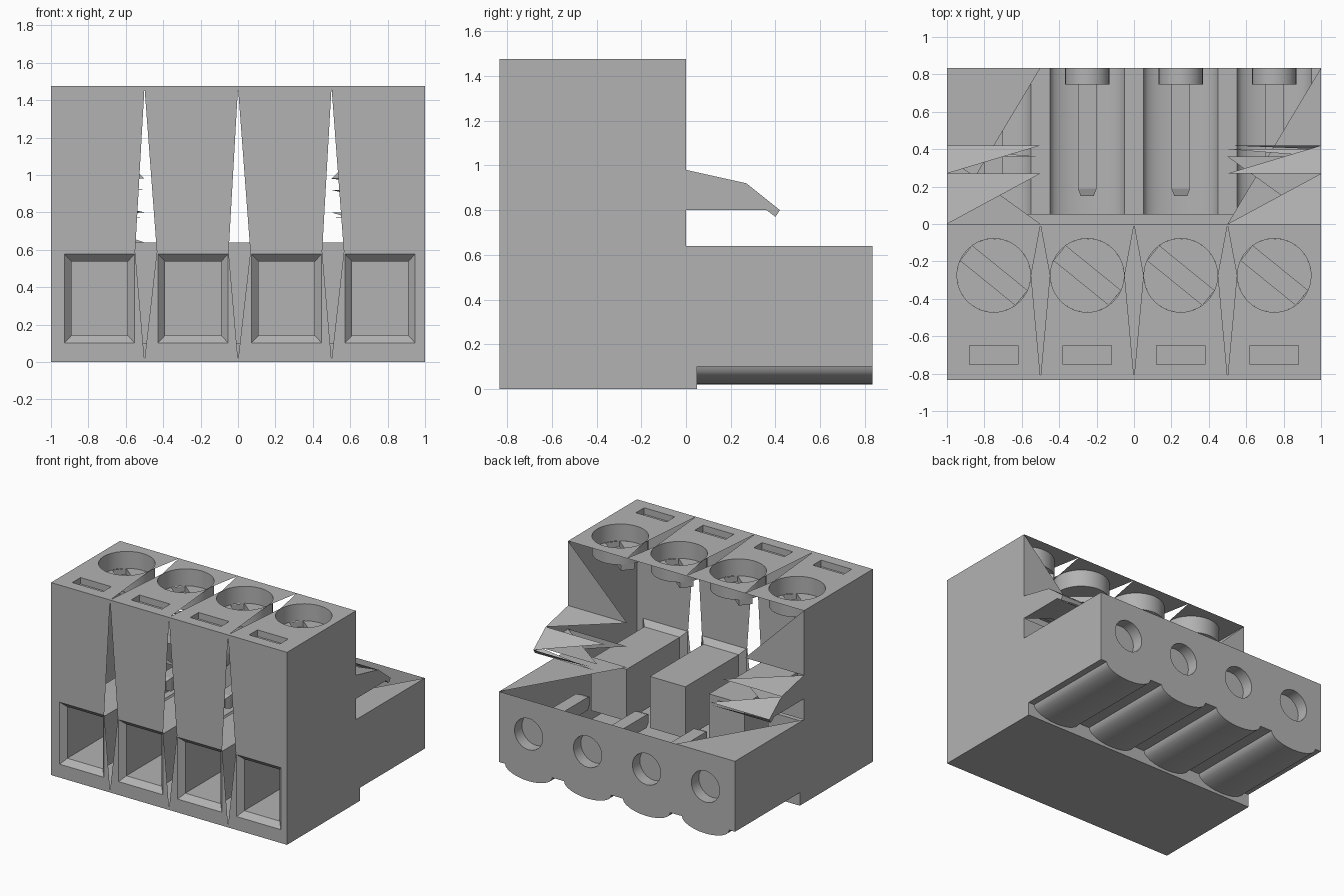
import bpy, bmesh
from math import sin, cos, pi, radians, asin

cube = bpy.data.objects.get("Cube")
if cube:
    bpy.data.objects.remove(cube, do_unlink=True)

grey = bpy.data.materials.new("housing_grey")
grey.use_nodes = True
colour = (0.45, 0.45, 0.45, 1)
grey.diffuse_color = colour
grey.node_tree.nodes["Principled BSDF"].inputs["Base Color"].default_value = colour

FRONT, BACK, TOP, LEDGE = -0.835, 0.835, 1.475, 0.64
STEP_Y, RIB_Z = 0.05, 0.1
POLES = (-0.75, -0.25, 0.25, 0.75)
JOINTS = (-0.5, 0, 0.5)


def finish(name, bm, smooth=False):
    mesh = bpy.data.meshes.new(name)
    bm.to_mesh(mesh)
    bm.free()
    mesh.materials.append(grey)
    if smooth:
        mesh.shade_smooth()
        mesh.set_sharp_from_angle(angle=radians(35))
    obj = bpy.data.objects.new(name, mesh)
    bpy.context.collection.objects.link(obj)
    return obj


def face(bm, points):
    return bm.faces.new([bm.verts.new(p) for p in points])


def panel(name, normal, *loops):
    """Flat wall: first loop is the outline, the rest are holes."""
    bm = bmesh.new()
    edges = []
    for loop in loops:
        vs = [bm.verts.new(p) for p in loop]
        edges += [bm.edges.new((a, b)) for a, b in zip(vs, vs[1:] + vs[:1])]
    bmesh.ops.triangle_fill(bm, edges=edges, use_beauty=True, normal=normal)
    return finish(name, bm)


def sleeve(bm, loops, cap=False):
    """Skin between successive closed loops."""
    rows = [[bm.verts.new(p) for p in loop] for loop in loops]
    n = len(rows[0])
    for a, b in zip(rows, rows[1:]):
        for i in range(n):
            j = (i + 1) % n
            bm.faces.new((a[i], a[j], b[j], b[i]))
    if cap:
        bm.faces.new(rows[-1])


def rect(cx, cy, w, h):
    return [(cx - w / 2, cy - h / 2), (cx + w / 2, cy - h / 2),
            (cx + w / 2, cy + h / 2), (cx - w / 2, cy + h / 2)]


def circle(cx, cy, r, n=32):
    return [(cx + r * cos(2 * pi * i / n), cy + r * sin(2 * pi * i / n)) for i in range(n)]


def at_y(loop, y):
    return [(u, y, v) for u, v in loop]


def at_z(loop, z):
    return [(u, v, z) for u, v in loop]


# Wavy lower edge of the rear half: one round bump under each pole
wave = [(-1, RIB_Z)]
for x in POLES:
    wave += [(x - 0.2 * cos(pi * i / 12), RIB_Z - 0.08 * sin(pi * i / 12)) for i in range(13)]
wave.append((1, RIB_Z))

# Side walls, with the latch outline included
rear_outline = [(0, TOP), (0, 0.98), (0.27, 0.92), (0.42, 0.8), (0.4, 0.77),
                (0.36, 0.8), (0, 0.8), (0, LEDGE), (BACK, LEDGE)]
side = [(STEP_Y, 0), (FRONT, 0), (FRONT, TOP)] + rear_outline + [(BACK, RIB_Z), (STEP_Y, RIB_Z)]
for x, name in ((1, "left_side_wall"), (-1, "right_side_wall")):
    panel(name, (x, 0, 0), [(x, y, z) for y, z in side])

# Corner webs and latches that follow the rear outline
for s, name in ((1, "left_latch"), (-1, "right_latch")):
    bm = bmesh.new()
    for k, (a, b) in enumerate(zip(rear_outline, rear_outline[1:])):
        inner = a if s > 0 and k > 0 else b
        face(bm, [(s, *a), (s * 0.5, *inner), (s, *b)])
    finish(name, bm)

# Front wall with wire openings and tapered gaps
openings = [rect(x + 0.01, 0.34, 0.375, 0.475) for x in POLES]
front_gaps = [[(x, 1.47), (x + 0.066, 0.59), (x, 0.01), (x - 0.05, 0.59)] for x in JOINTS]
panel("front_wall", (0, -1, 0), at_y(rect(0, TOP / 2, 2, TOP), FRONT),
      *[at_y(l, FRONT) for l in openings + front_gaps])

# Chamfered wire pockets
bm = bmesh.new()
for x, opening in zip(POLES, openings):
    throat = rect(x + 0.01, 0.34, 0.3, 0.395)
    sleeve(bm, [at_y(opening, FRONT), at_y(throat, FRONT + 0.04), at_y(throat, -0.15)], cap=True)
finish("wire_pockets", bm)

# Top wall with screw holes, test slots and tapered gaps
SCREW_Y, SCREW_R = -0.275, 0.197
screw_holes = [circle(x, SCREW_Y, SCREW_R) for x in POLES]
test_slots = [rect(x, -0.7, 0.26, 0.1) for x in POLES]
top_gaps = [[(x, -0.006), (x + 0.05, SCREW_Y), (x, -0.82), (x - 0.05, SCREW_Y)] for x in JOINTS]
panel("top_wall", (0, 0, 1), at_z(rect(0, FRONT / 2, 2, -FRONT), TOP),
      *[at_z(l, TOP) for l in screw_holes + test_slots + top_gaps])

bm = bmesh.new()
for slot in test_slots:
    sleeve(bm, [at_z(slot, TOP), at_z(slot, TOP - 0.05)], cap=True)
finish("test_slots", bm)

# Screw wells
HEAD_Z = TOP - 0.13
bm = bmesh.new()
for hole in screw_holes:
    sleeve(bm, [at_z(hole, TOP), at_z(hole, HEAD_Z)])
finish("screw_wells", bm, smooth=True)

# Slotted screw heads
bm = bmesh.new()
tilt = radians(-39)
a0 = asin(0.05 / SCREW_R)
for x in POLES:
    floor = []
    for turn in (0, pi):
        angles = [tilt + turn + a0 + (pi - 2 * a0) * i / 14 for i in range(15)]
        arc = [(x + SCREW_R * cos(a), SCREW_Y + SCREW_R * sin(a)) for a in angles]
        face(bm, at_z(arc, HEAD_Z))
        floor += [arc[0], arc[-1]]
    sleeve(bm, [at_z(floor, HEAD_Z), at_z(floor, HEAD_Z - 0.045)], cap=True)
finish("screw_heads", bm)

# Base plate, step and wavy underside
panel("base_plate", (0, 0, -1), at_z(rect(0, (FRONT + STEP_Y) / 2, 2, STEP_Y - FRONT), 0))
panel("base_step", (0, 1, 0), at_y([(1, 0), (-1, 0)] + wave, STEP_Y))
bm = bmesh.new()
rows = [[bm.verts.new((x, y, z)) for x, z in wave] for y in (STEP_Y, BACK)]
for i in range(len(wave) - 1):
    bm.faces.new((rows[0][i], rows[0][i + 1], rows[1][i + 1], rows[1][i]))
finish("ribbed_underside", bm, smooth=True)

# Rear wall with pin holes
PIN_Z = 0.38
pin_holes = [circle(x, PIN_Z, 0.12, 24) for x in POLES]
panel("rear_wall", (0, 1, 0), at_y([(1, LEDGE), (-1, LEDGE)] + wave, BACK),
      *[at_y(l, BACK) for l in pin_holes])

bm = bmesh.new()
for hole in pin_holes:
    sleeve(bm, [at_y(hole, BACK), at_y(hole, 0.745)], cap=True)
finish("pin_sockets", bm, smooth=True)

# Contact pins with tapered tips
bm = bmesh.new()
for x in POLES:
    shaft, tip = rect(x, PIN_Z, 0.1, 0.1), rect(x, PIN_Z, 0.07, 0.07)
    sleeve(bm, [at_y(shaft, 0.745), at_y(shaft, 0.19), at_y(tip, 0.15)], cap=True)
finish("contact_pins", bm)
